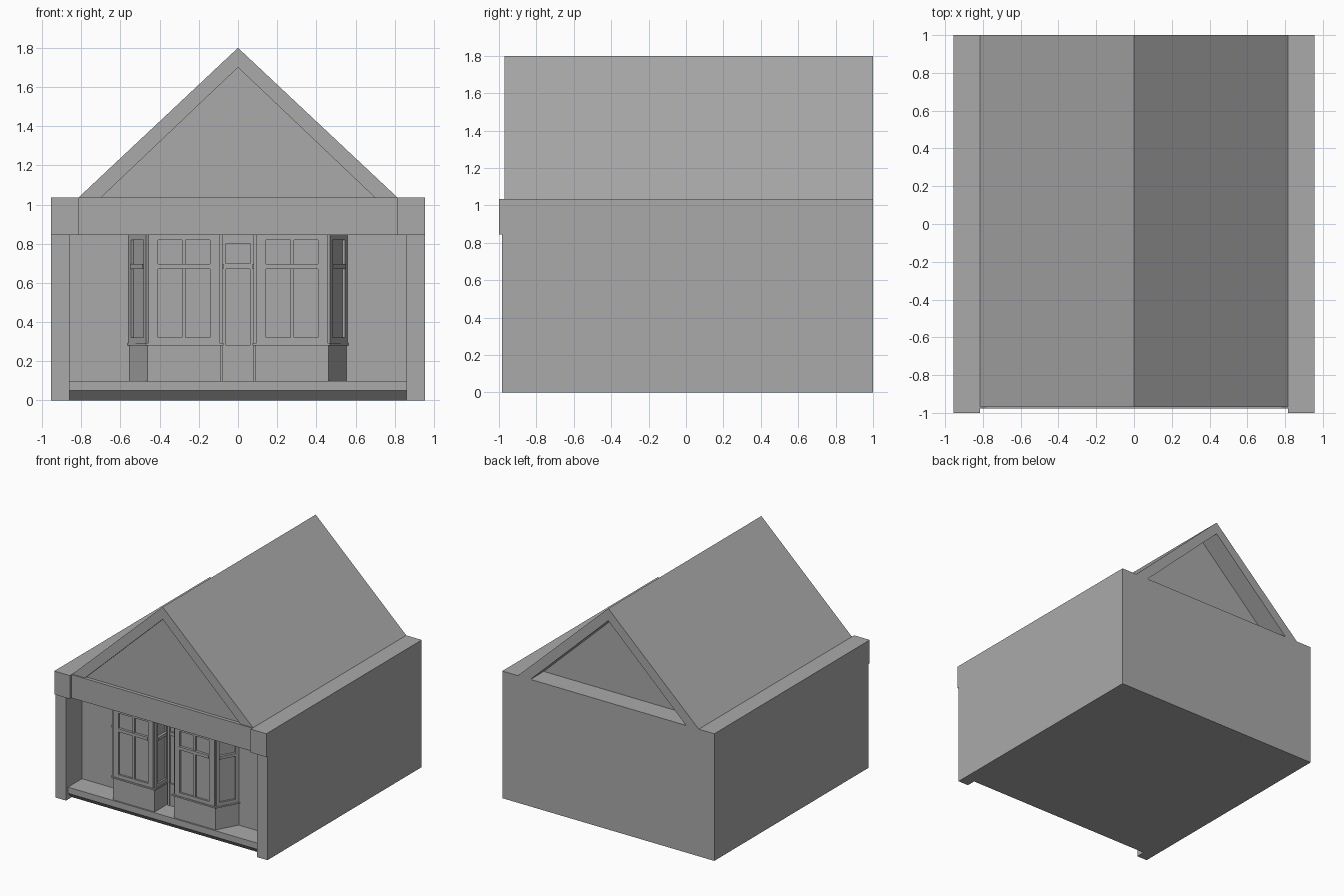
import bpy, bmesh
from mathutils import Vector, Matrix

old = bpy.data.objects.get("Cube")
if old:
    bpy.data.objects.remove(old, do_unlink=True)

grey = bpy.data.materials.new("plain_grey")
grey.use_nodes = True
grey.diffuse_color = (0.4, 0.4, 0.4, 1)
grey.node_tree.nodes["Principled BSDF"].inputs["Base Color"].default_value = (0.4, 0.4, 0.4, 1)


def finish(name, bm):
    bmesh.ops.recalc_face_normals(bm, faces=bm.faces)
    mesh = bpy.data.meshes.new(name)
    bm.to_mesh(mesh)
    bm.free()
    mesh.materials.append(grey)
    obj = bpy.data.objects.new(name, mesh)
    bpy.context.scene.collection.objects.link(obj)
    return obj


def add_box(bm, lo, hi, matrix=None):
    lo, hi = Vector(lo), Vector(hi)
    m = Matrix.Translation((lo + hi) / 2) @ Matrix.Diagonal((*(hi - lo), 1))
    bmesh.ops.create_cube(bm, size=1, matrix=(matrix or Matrix()) @ m)


def box(name, lo, hi):
    bm = bmesh.new()
    add_box(bm, lo, hi)
    return finish(name, bm)


def prism(name, points, offset):
    bm = bmesh.new()
    face = bm.faces.new([bm.verts.new(p) for p in points])
    new = bmesh.ops.extrude_face_region(bm, geom=[face], use_keep_orig=True)
    verts = [g for g in new["geom"] if isinstance(g, bmesh.types.BMVert)]
    bmesh.ops.translate(bm, verts=verts, vec=offset)
    return finish(name, bm)


W, WALL, TOP, EAVE, FLOOR = 0.955, -0.78, 1.035, 0.845, 0.1

# Main building volume, fascia and step
box("main_walls", (-W, WALL, 0), (W, 1, TOP))
box("fascia", (-0.815, -0.978, EAVE), (0.815, WALL, TOP))
step = [(-0.96, FLOOR), (-0.96, 0.05), (-0.91, 0), (WALL, 0), (WALL, FLOOR)]
prism("front_step", [(-0.86, y, z) for y, z in step], (1.72, 0, 0))

# Gabled roof with recessed gable ends
roof = [(-0.815, TOP), (0, 1.8), (0.815, TOP), (0.70, TOP), (0, 1.7), (-0.70, TOP)]
prism("roof", [(x, -0.97, z) for x, z in roof], (0, 1.97, 0))
prism("gable_infill", [(x, -0.95, z) for x, z in roof[3:]], (0, 1.78, 0))


def window(bm, p0, p1, stile, panes):
    """Proud frame with stiles, rails and glazing bars between two plan points."""
    p0, p1 = Vector((*p0, 0)), Vector((*p1, 0))
    along = (p1 - p0).normalized()
    out = Vector((along.y, -along.x, 0))
    m = Matrix((along, -out, Vector((0, 0, 1)))).transposed().to_4x4()
    m.translation = p0
    length = (p1 - p0).length
    d = -0.015
    for a in (0, length - stile):
        add_box(bm, (a, d, 0.29), (a + stile, 0, EAVE), m)
    for z0, z1 in ((0.29, 0.32), (0.82, EAVE)):
        add_box(bm, (stile, d, z0), (length - stile, 0, z1), m)
    add_box(bm, (stile, d - 0.006, 0.672), (length - stile, 0, 0.697), m)
    for i in range(1, panes):
        a = stile + (length - 2 * stile) * i / panes
        add_box(bm, (a - 0.009, d + 0.002, 0.32), (a + 0.009, 0, 0.82), m)


def plan(grow):
    """Bay footprint, widened on its exposed sides."""
    g = grow
    return [(-0.545 - g, WALL), (-0.457 - g * 0.6, -0.94 - g),
            (-0.095 + g, -0.94 - g), (-0.095 + g, WALL)]


def mirrored(points, s):
    pts = [(-x * s, y) for x, y in points]
    return pts if s < 0 else pts[::-1]


for s, side in ((-1, "right"), (1, "left")):
    # Pillars and fascia end blocks
    xs = sorted((s * 0.86, s * W))
    box(side + "_pillar", (xs[0], -0.985, 0), (xs[1], WALL, EAVE))
    xs = sorted((s * 0.815, s * W))
    box(side + "_end_block", (xs[0], -1, EAVE), (xs[1], WALL, TOP))

    # Bay base, sill and glazed upper part
    def layer(name, grow, z0, z1):
        pts = [(x, y, z0) for x, y in mirrored(plan(grow), s)]
        prism(side + name, pts, (0, 0, z1 - z0))
    layer("_bay_base", 0.008, FLOOR, 0.28)
    layer("_bay_sill", 0.02, 0.28, 0.292)
    layer("_bay_glass", 0, 0.292, EAVE)

    c = mirrored(plan(0), s)
    bm = bmesh.new()
    for p, q in zip(c, c[1:]):
        front = abs(p[1] - q[1]) < 0.01
        window(bm, p, q, 0.048 if front else 0.025, 2 if front else 1)
    finish(side + "_bay_window_frame", bm)

# Entrance door between the bays
bm = bmesh.new()
for x in (-0.08, 0.06):
    add_box(bm, (x, WALL - 0.015, FLOOR), (x + 0.02, WALL, EAVE))
for z0, z1 in ((FLOOR, 0.28), (0.67, 0.70), (0.80, EAVE)):
    add_box(bm, (-0.06, WALL - 0.012, z0), (0.06, WALL, z1))
finish("entrance_door", bm)
